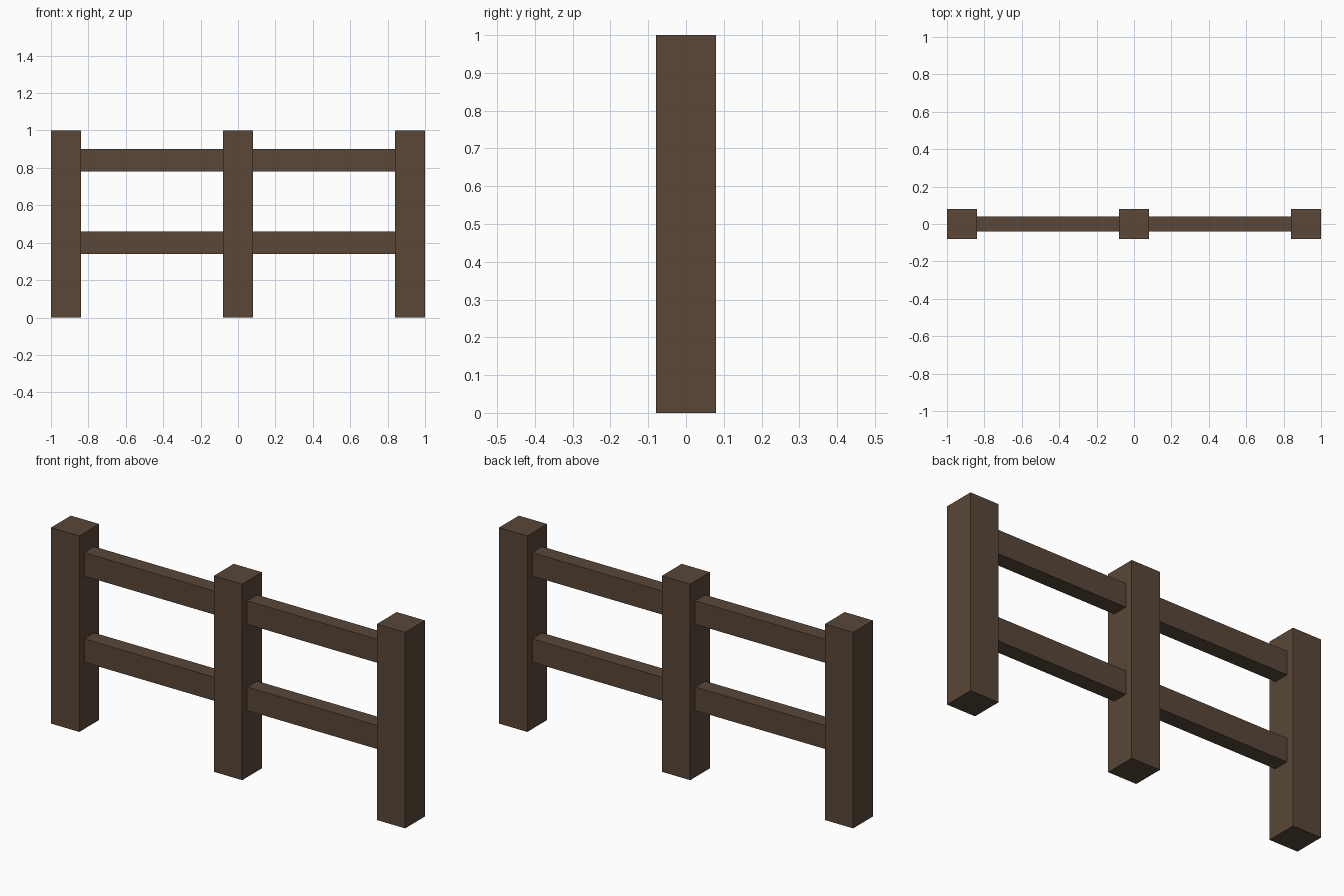
import bpy

if "Cube" in bpy.data.objects:
    bpy.data.objects.remove(bpy.data.objects["Cube"])

wood = bpy.data.materials.new("dark_wood")
wood.diffuse_color = (0.1, 0.063, 0.039, 1)
wood.use_nodes = True
wood.node_tree.nodes["Principled BSDF"].inputs["Base Color"].default_value = wood.diffuse_color


def box(name, x, z, size):
    """Box centred on x and y = 0, with its underside at z."""
    bpy.ops.mesh.primitive_cube_add(size=1, location=(x, 0, z + size[2] / 2))
    ob = bpy.context.object
    ob.name = name
    ob.scale = size
    bpy.ops.object.transform_apply(location=False, rotation=False, scale=True)
    ob.data.materials.append(wood)
    return ob


POST = 0.16      # post thickness
SPACING = 0.92   # distance between post centres

# Three upright posts
for side, x in (("left", -SPACING), ("middle", 0), ("right", SPACING)):
    box(f"{side}_post", x, 0, (POST, POST, 1))

# Two rails in each gap between posts
for side, x in (("left", -SPACING / 2), ("right", SPACING / 2)):
    for level, z in (("lower", 0.34), ("upper", 0.78)):
        box(f"{side}_{level}_rail", x, z, (SPACING - POST, 0.08, 0.12))
